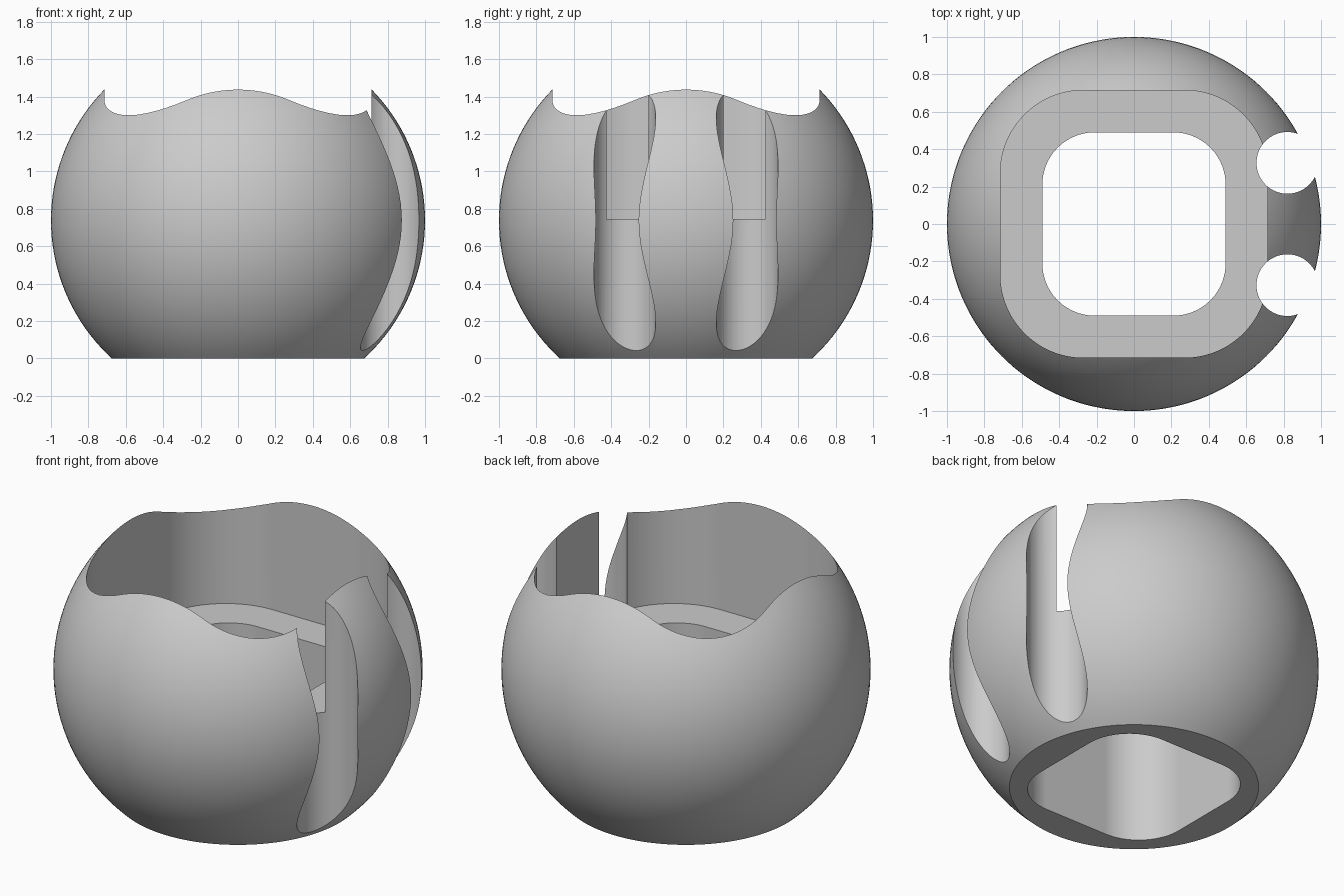
import bpy, bmesh, math
from mathutils import Vector

cube = bpy.data.objects.get("Cube")
if cube:
    bpy.data.objects.remove(cube, do_unlink=True)

CENTRE_Z = 0.738      # height of the sphere centre above the flat base
FLOOR_Z = 0.745       # pocket floor


def make_object(name, bm):
    bmesh.ops.recalc_face_normals(bm, faces=bm.faces)
    mesh = bpy.data.meshes.new(name)
    bm.to_mesh(mesh)
    bm.free()
    obj = bpy.data.objects.new(name, mesh)
    bpy.context.collection.objects.link(obj)
    return obj


def prism(name, outline, bottom, top):
    """Upright cutter extruded from a plan outline."""
    bm = bmesh.new()
    face = bm.faces.new([bm.verts.new((x, y, bottom)) for x, y in outline])
    grown = bmesh.ops.extrude_face_region(bm, geom=[face])["geom"]
    verts = [v for v in grown if isinstance(v, bmesh.types.BMVert)]
    bmesh.ops.translate(bm, verts=verts, vec=Vector((0, 0, top - bottom)))
    obj = make_object(name, bm)
    obj.hide_render = True
    return obj


def arc(cx, cy, radius, start, sweep, steps):
    angles = [start + sweep * i / steps for i in range(steps + 1)]
    return [(cx + radius * math.cos(a), cy + radius * math.sin(a)) for a in angles]


def rounded_square(half, radius):
    points = []
    inset = half - radius
    for quarter, (sx, sy) in enumerate([(1, 1), (-1, 1), (-1, -1), (1, -1)]):
        points += arc(sx * inset, sy * inset, radius,
                      quarter * math.pi / 2, math.pi / 2, 24)
    return points


# Round body with a flat base
bm = bmesh.new()
bmesh.ops.create_uvsphere(bm, u_segments=144, v_segments=72, radius=1)
bmesh.ops.translate(bm, verts=bm.verts, vec=Vector((0, 0, CENTRE_Z)))
bmesh.ops.bisect_plane(bm, geom=bm.verts[:] + bm.edges[:] + bm.faces[:],
                       plane_co=(0, 0, 0), plane_no=(0, 0, 1), clear_inner=True)
bmesh.ops.holes_fill(bm, edges=[e for e in bm.edges if e.is_boundary], sides=0)
body = make_object("round_holder_body", bm)

# Pocket, through hole and the two side grooves
cutters = [
    prism("pocket_cutter", rounded_square(0.715, 0.445), FLOOR_Z, 2.2),
    prism("through_hole_cutter", rounded_square(0.49, 0.28), -0.4, 1.2),
]
for side, sign in (("left", 1), ("right", -1)):
    circle = arc(0.82, sign * 0.327, 0.165, 0.02, 2 * math.pi, 64)[:-1]
    cutters.append(prism("groove_cutter_" + side, circle, -0.5, 2.4))

bpy.ops.object.select_all(action="DESELECT")
bpy.context.view_layer.objects.active = body
body.select_set(True)
for cutter in cutters:
    mod = body.modifiers.new(cutter.name, "BOOLEAN")
    mod.operation = "DIFFERENCE"
    mod.solver = "EXACT"
    mod.object = cutter
    bpy.ops.object.modifier_apply(modifier=mod.name)
    bpy.data.objects.remove(cutter, do_unlink=True)

# Single grey finish
grey = bpy.data.materials.new("plain_grey")
grey.use_nodes = True
colour = (0.6, 0.6, 0.6, 1)
grey.diffuse_color = colour
grey.node_tree.nodes["Principled BSDF"].inputs["Base Color"].default_value = colour
body.data.materials.clear()
body.data.materials.append(grey)

# Smooth curved surfaces, crisp cut edges
bpy.ops.object.shade_smooth_by_angle(angle=math.radians(25))
weighted = body.modifiers.new("even_shading", "WEIGHTED_NORMAL")
weighted.keep_sharp = True
